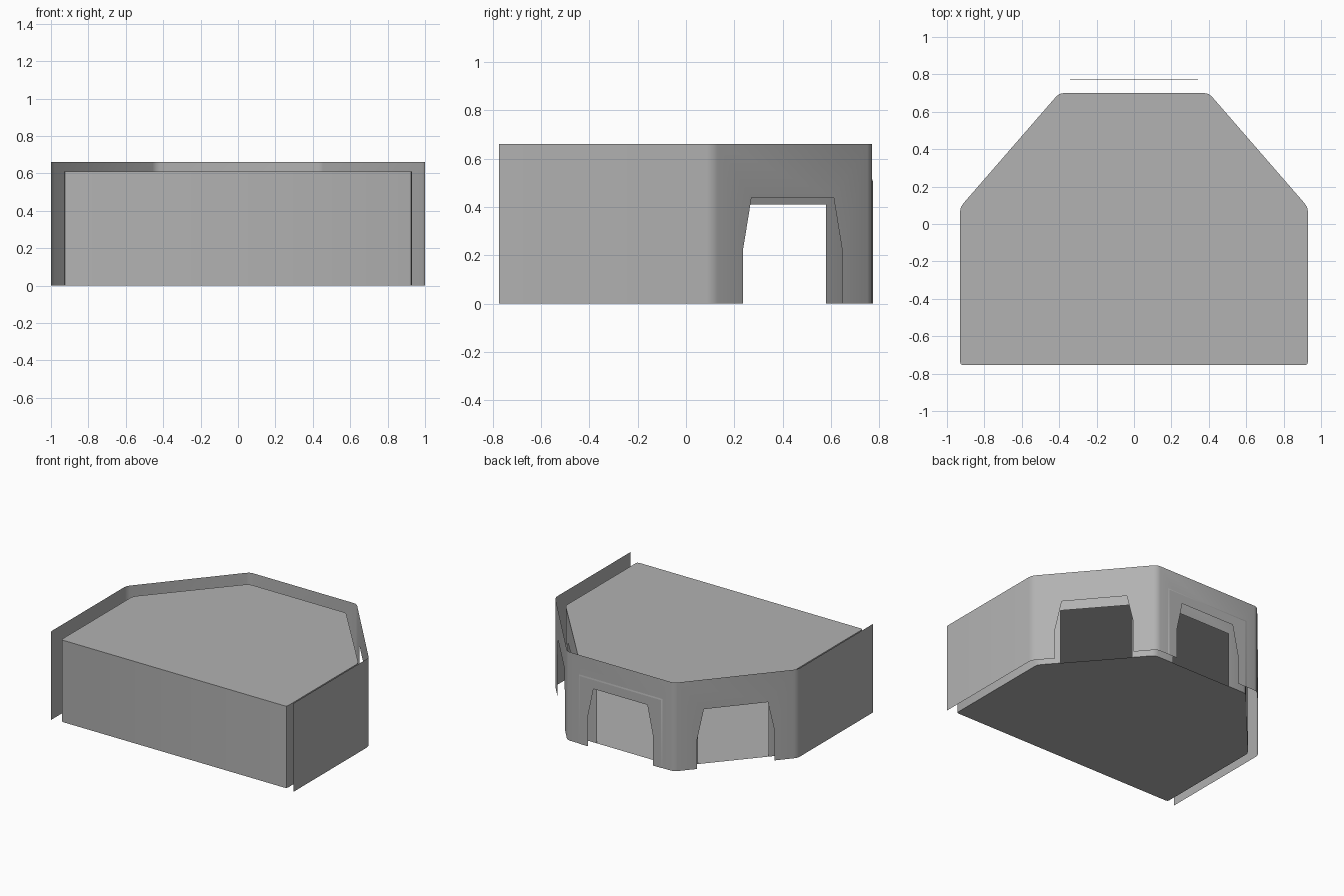
import bpy, bmesh
from mathutils import Vector

if "Cube" in bpy.data.objects:
    bpy.data.objects.remove(bpy.data.objects["Cube"])

# Doorway profiles (offset along the wall, height)
ARCH = [(-0.27, 0), (-0.27, 0.22), (-0.223, 0.44), (0.223, 0.44), (0.27, 0.22), (0.27, 0)]
DOOR = [(-0.245, 0), (-0.245, 0.41), (0.245, 0.41), (0.245, 0)]

GREY = bpy.data.materials.new("mid_grey")
GREY.diffuse_color = (0.445, 0.445, 0.445, 1)
GREY.use_nodes = True
GREY.node_tree.nodes["Principled BSDF"].inputs["Base Color"].default_value = GREY.diffuse_color


def mirrored(half):
    pts = [Vector(p) for p in half]
    return pts + [Vector((-p.x, p.y)) for p in reversed(pts)]


def rounded(pts, cuts, closed, steps=2):
    """Round each corner by its cut length with a small curve."""
    out, n = [], len(pts)
    for i, p in enumerate(pts):
        if not closed and i in (0, n - 1):
            out.append(p)
            continue
        a = p + (pts[i - 1] - p).normalized() * cuts[i]
        b = p + (pts[(i + 1) % n] - p).normalized() * cuts[i]
        for k in range(steps + 1):
            t = k / steps
            out.append(a * (1 - t) ** 2 + p * 2 * t * (1 - t) + b * t * t)
    return out


def add_wall(bm, a, b, top, opening=None):
    """Upright sheet from a to b, with an optional doorway in the middle."""
    prof = [Vector((a.x, a.y, 0))]
    if opening:
        mid, d = (a + b) / 2, (b - a).normalized()
        prof += [Vector((*(mid + d * u), z)) for u, z in opening]
    prof += [Vector((b.x, b.y, 0)), Vector((b.x, b.y, top)), Vector((a.x, a.y, top))]
    bm.faces.new([bm.verts.new(p) for p in prof])


def add_walls(bm, path, top, opening, closed):
    n = len(path)
    for i in range(n if closed else n - 1):
        a, b = path[i], path[(i + 1) % n]
        has_door = (a + b).y / 2 > 0.3 and (b - a).length > 0.5
        add_wall(bm, a, b, top, opening if has_door else None)
    bmesh.ops.remove_doubles(bm, verts=bm.verts, dist=0.0005)


def finish(bm, name):
    me = bpy.data.meshes.new(name)
    bm.to_mesh(me)
    bm.free()
    me.materials.append(GREY)
    ob = bpy.data.objects.new(name, me)
    bpy.context.collection.objects.link(ob)
    bpy.ops.object.select_all(action='DESELECT')
    ob.select_set(True)
    bpy.context.view_layer.objects.active = ob
    bpy.ops.object.shade_smooth_by_angle(angle=0.5)
    return ob


# Outer thin wall, open at the front, with three arches
bm = bmesh.new()
outer = rounded(mirrored([(1, -0.773), (1, 0.112), (0.44, 0.77)]), [0.025] * 6, False)
add_walls(bm, outer, 0.66, ARCH, False)
finish(bm, "outer_wall")

# Inner hollow room with floor, ceiling and three doorways
bm = bmesh.new()
inner = rounded(mirrored([(0.93, -0.755), (0.93, 0.09), (0.40, 0.70)]),
                [0.018, 0.025, 0.025, 0.025, 0.025, 0.018], True)
add_walls(bm, inner, 0.61, DOOR, True)
for z in (0, 0.61):
    ring = inner if z else inner[::-1]
    bm.faces.new([bm.verts.new((p.x, p.y, z)) for p in ring])
finish(bm, "inner_room")

# Slightly raised surround on the back arch, with a sloped rim
bm = bmesh.new()
W, H, Y0, Y1, S = 0.335, 0.505, 0.77, 0.7735, 0.01
add_wall(bm, Vector((W, Y1)), Vector((-W, Y1)), H, ARCH)
rim = [(W, 0, S, 0), (W, H, S, S), (-W, H, -S, S), (-W, 0, -S, 0)]
for (x0, z0, dx0, dz0), (x1, z1, dx1, dz1) in zip(rim, rim[1:]):
    bm.faces.new([bm.verts.new(c) for c in
                  ((x0 + dx0, Y0, z0 + dz0), (x1 + dx1, Y0, z1 + dz1),
                   (x1, Y1, z1), (x0, Y1, z0))])
bmesh.ops.remove_doubles(bm, verts=bm.verts, dist=0.0005)
finish(bm, "back_door_surround")
